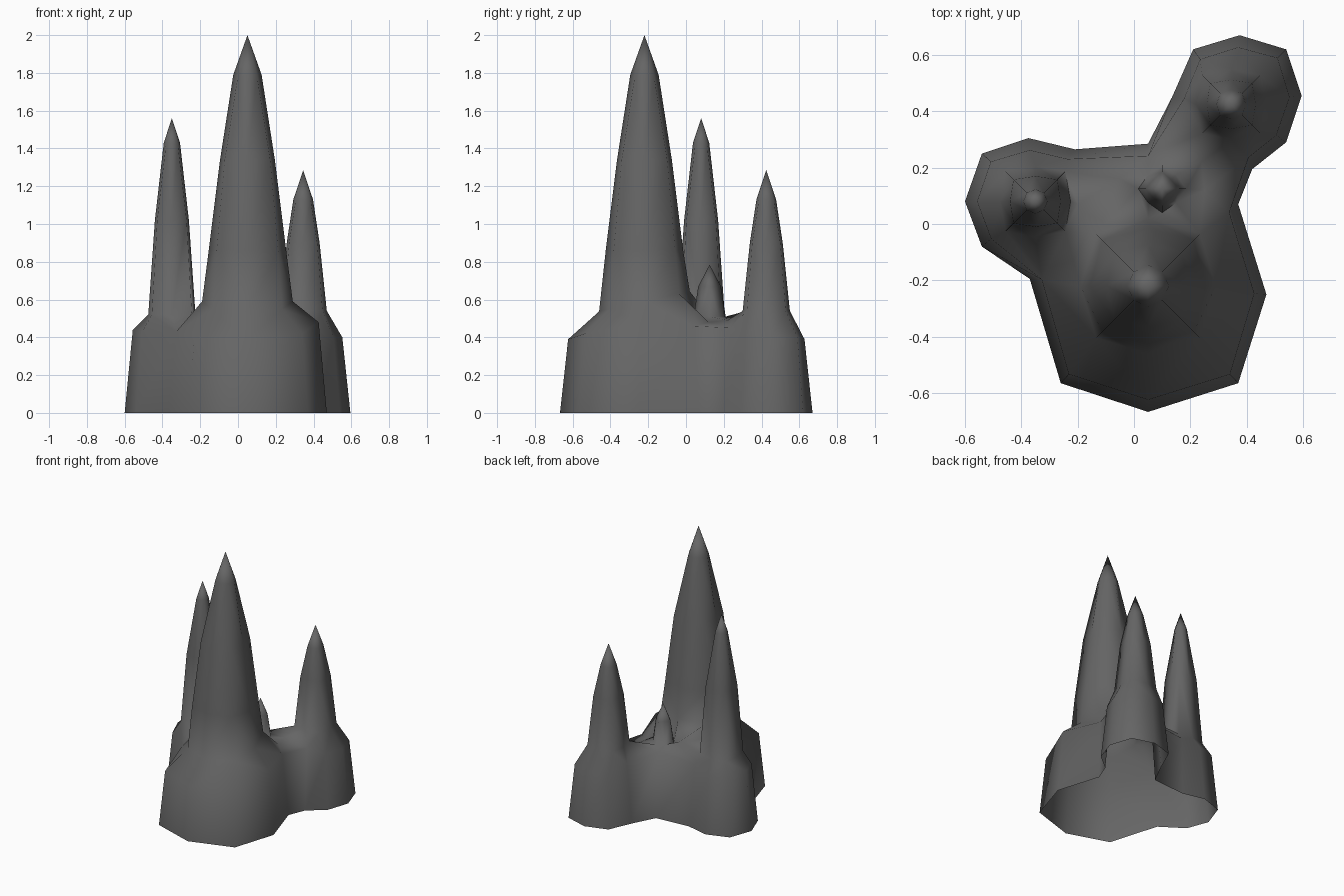
import bpy
import bmesh
import math
from mathutils import Vector
from mathutils.geometry import delaunay_2d_cdt

cube = bpy.data.objects.get("Cube")
if cube:
    bpy.data.objects.remove(cube, do_unlink=True)

stone = bpy.data.materials.new("dark grey stone")
stone.use_nodes = True
stone.diffuse_color = (0.13, 0.13, 0.13, 1)
stone.node_tree.nodes["Principled BSDF"].inputs["Base Color"].default_value = stone.diffuse_color
stone.node_tree.nodes["Principled BSDF"].inputs["Roughness"].default_value = 0.8

# Spires: apex, then rings as (radius on the axes, radius on the diagonals, height, tilt towards the back)
TALL, LEFT, BACK, STUB = (0.05, -0.22), (-0.35, 0.08), (0.345, 0.425), (0.1, 0.125)
SPIRES = [
    (TALL, 2.0, [(.075, .07, 1.79, 0), (.145, .17, 1.34, 0), (.205, .23, .86, 0), (.24, .26, .59, .22)]),
    (LEFT, 1.56, [(.043, .043, 1.43, 0), (.09, .11, 1.02, 0), (.125, .15, .52, 0)]),
    (BACK, 1.285, [(.052, .055, 1.13, 0), (.087, .105, .9, 0), (.125, .145, .54, 0)]),
    (STUB, 0.785, [(.06, .045, .67, 0), (.085, .07, .51, 0)]),
]

# Foot outline, counterclockwise: lump it belongs to, x, y, rim height
FOOT = [
    (TALL, .05, -.667, .39), (TALL, .37, -.565, .42), (TALL, .47, -.25, .48),
    (TALL, .37, .07, .46), (BACK, .42, .195, .45), (BACK, .54, .29, .4),
    (BACK, .595, .455, .4), (BACK, .54, .62, .4), (BACK, .375, .67, .39),
    (BACK, .21, .62, .4), (BACK, .135, .45, .44), (TALL, .05, .285, .48),
    (LEFT, -.21, .265, .46), (LEFT, -.375, .305, .43), (LEFT, -.54, .25, .43),
    (LEFT, -.6, .08, .44), (LEFT, -.54, -.08, .43), (TALL, -.37, -.195, .43),
    (TALL, -.26, -.565, .4),
]
VALLEY = [(-.2, .07, .58), (.25, .12, .48), (.24, .22, .49), (-.05, .16, .55)]

# Rim: foot points pulled towards their lump and raised
top, edges = [], []


def add_loop(points):
    start, n = len(top), len(points)
    top.extend(points)
    edges.extend((start + i, start + (i + 1) % n) for i in range(n))


rim = []
for lump, x, y, z in FOOT:
    inward = (Vector(lump) - Vector((x, y))).normalized() * 0.043
    rim.append((x + inward.x, y + inward.y, z))
add_loop(rim)

# Spire rings, apexes and valley points
for (cx, cy), apex, rings in SPIRES:
    for straight, diagonal, z, tilt in rings:
        ring = []
        for i in range(8):
            r = diagonal if i % 2 else straight
            dx, dy = r * math.cos(i * math.tau / 8), r * math.sin(i * math.tau / 8)
            ring.append((cx + dx, cy + dy, z + tilt * dy))
        add_loop(ring)
    top.append((cx, cy, apex))
top.extend(VALLEY)

# Skin the upper surface over all rings at once
flat = [Vector(p[:2]) for p in top]
outline = [list(range(len(rim)))]
verts, _, faces, origins, _, _ = delaunay_2d_cdt(flat, edges, outline, 1, 1e-5)

bm = bmesh.new()
skin = []
for v, source in zip(verts, origins):
    z = top[source[0]][2] if source else 0.5
    skin.append(bm.verts.new((v.x, v.y, z)))
for f in faces:
    bm.faces.new([skin[i] for i in f])

# Side walls, open underneath
lookup = {src: skin[i] for i, source in enumerate(origins) for src in source}
foot = [bm.verts.new((x, y, 0)) for _, x, y, _ in FOOT]
for i in range(len(foot)):
    j = (i + 1) % len(foot)
    bm.faces.new((foot[i], foot[j], lookup[j], lookup[i]))

mesh = bpy.data.meshes.new("rock_spires")
bm.to_mesh(mesh)
bm.free()
mesh.materials.append(stone)
rock = bpy.data.objects.new("rock_spires", mesh)
bpy.context.collection.objects.link(rock)

bpy.ops.object.select_all(action='DESELECT')
rock.select_set(True)
bpy.context.view_layer.objects.active = rock
bpy.ops.object.shade_smooth_by_angle(angle=math.radians(85))
